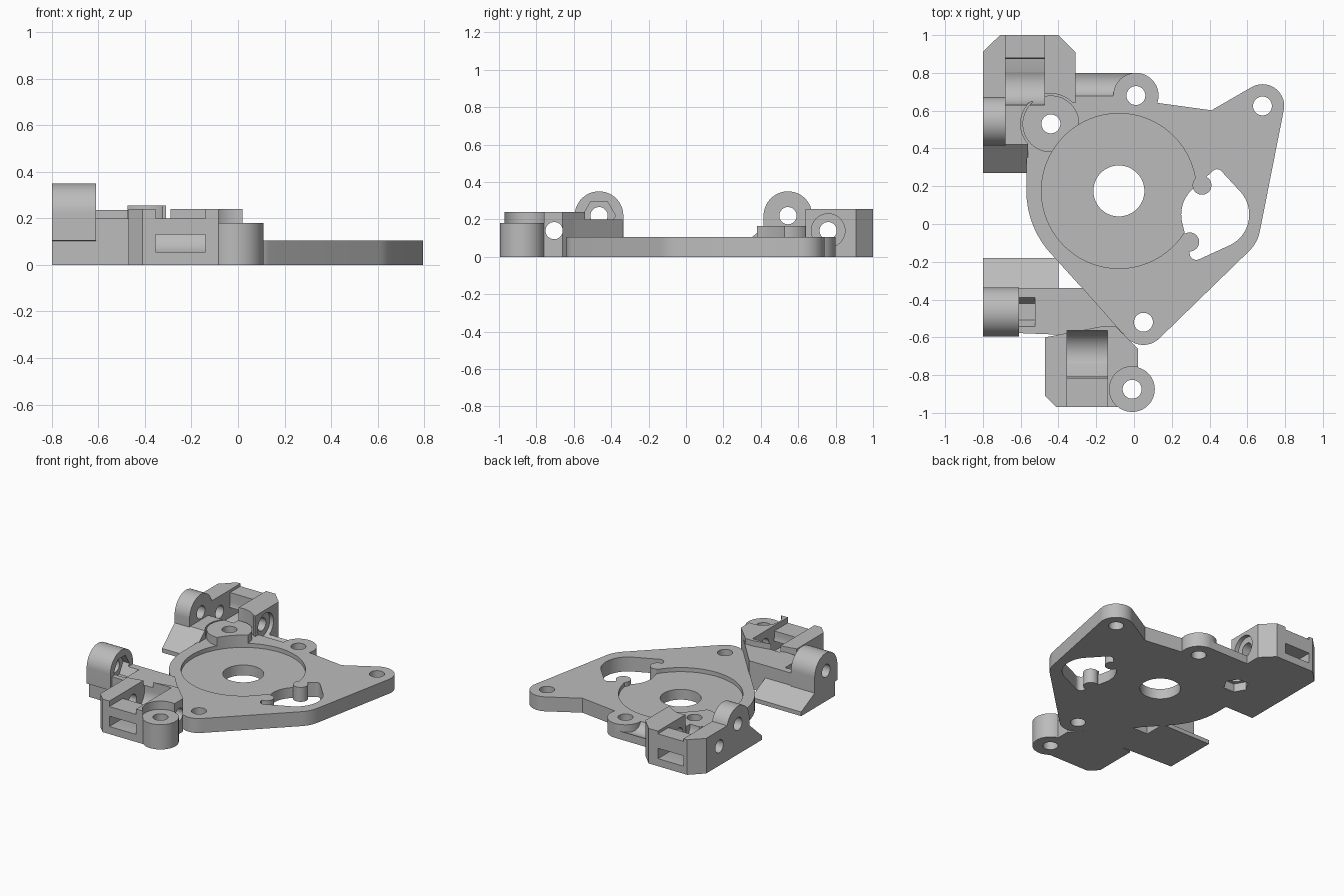
import bpy, bmesh
from math import sin, cos, radians, tau
from mathutils.geometry import convex_hull_2d

if "Cube" in bpy.data.objects:
    bpy.data.objects.remove(bpy.data.objects["Cube"], do_unlink=True)

shade = (0.5, 0.5, 0.5, 1)
grey = bpy.data.materials.new("mid_grey")
grey.use_nodes = True
grey.diffuse_color = shade
grey.node_tree.nodes["Principled BSDF"].inputs["Base Color"].default_value = shade


def ring(a, b, radius=0, sides=64):
    """Points of a round or many-sided disc; a single point when it has no radius."""
    if not radius:
        return [(a, b)]
    return [(a + radius * cos(tau * i / sides), b + radius * sin(tau * i / sides))
            for i in range(sides)]


def solid(name, discs, low, high, axis="z"):
    """Extrude the hull wrapped around some discs, upward (z) or sideways (x)."""
    points = [point for disc in discs for point in ring(*disc)]
    outline = [points[i] for i in convex_hull_2d(points)]
    bm = bmesh.new()
    verts = [bm.verts.new((a, b, low) if axis == "z" else (low, a, b)) for a, b in outline]
    base = bm.faces.new(verts)
    lifted = bmesh.ops.extrude_face_region(bm, geom=[base], use_keep_orig=True)["geom"]
    depth = high - low
    bmesh.ops.translate(bm, vec=(0, 0, depth) if axis == "z" else (depth, 0, 0),
                        verts=[v for v in lifted if isinstance(v, bmesh.types.BMVert)])
    bmesh.ops.recalc_face_normals(bm, faces=bm.faces)
    mesh = bpy.data.meshes.new(name)
    bm.to_mesh(mesh)
    bm.free()
    mesh.materials.append(grey)
    obj = bpy.data.objects.new(name, mesh)
    bpy.context.collection.objects.link(obj)
    return obj


def combine(tool, operation):
    modifier = body.modifiers.new(tool.name, "BOOLEAN")
    modifier.operation = operation
    modifier.solver = "EXACT"
    modifier.object = tool
    tool.hide_render = True
    bpy.ops.object.modifier_apply(modifier=modifier.name)
    bpy.data.objects.remove(tool, do_unlink=True)


def add(*args):
    combine(solid(*args), "UNION")


def cut(*args):
    combine(solid(*args), "DIFFERENCE")


def box(left, right, near, far):
    return [(a, b) for a in (left, right) for b in (near, far)]


# Shared levels and hole centres
below, above = -0.1, 0.5
plate_top, left_side = 0.105, -0.8
disc = (-0.08, 0.175)
corner_ear, rear_ear, tip = (0.68, 0.625), (0.01, 0.68), (0.05, -0.52)
front_ear, rear_screw = (-0.01, -0.875), (-0.44, 0.53)
bulge, shoulder = (0.47, 0, 0.2), (0.42, 0.55, 0.05)

# Main plate with its ears
body = solid("mounting_plate", [(*disc, 0.49), (*tip, 0.12), bulge, shoulder], 0, plate_top)
bpy.context.view_layer.objects.active = body
body.select_set(True)
add("corner_ear", [(*corner_ear, 0.115), bulge, shoulder], 0, plate_top)
add("rear_web", box(-0.57, 0, disc[1], 0.8), 0, plate_top)

# Rear ramp, hinge block and raised screw boss
add("rear_ramp", [(0.27, 0), (0.27, 0.03), (0.42, 0.165), (0.7, 0.165), (0.7, 0)],
    left_side, -0.56, "x")
add("rear_block", [(left_side, 0.64), (-0.31, 0.64), (-0.71, 0.91, 0.09, 4), (-0.4, 0.91, 0.09, 4)],
    0, 0.255)
cut("boss_clearance", [(*rear_screw, 0.16)], plate_top, above)
add("rear_screw_boss", [(*rear_screw, 0.15)], 0, 0.165)
cut("rod_channel", [(0.76, 0.14, 0.09)], -0.34, 0.05, "x")
add("rear_ear", [(*rear_ear, 0.12)], 0, plate_top)

# Front wing, ramp, hinge bracket and ear
add("front_wing", [(left_side, -0.57), (-0.04, -0.6), (-0.27, -0.34), (left_side, -0.34)], 0, 0.2)
add("front_ramp", [(-0.4, 0), (-0.4, 0.14), (-0.18, 0.03), (-0.18, 0)], left_side, -0.4, "x")
add("front_bracket", [(-0.47, -0.6), (-0.41, -0.91, 0.06, 4), (0.02, -0.97), (0.02, -0.66),
                      (-0.1, -0.54), (-0.16, -0.54)], 0, 0.24)
cut("ear_clearance", [(*front_ear, 0.12)], plate_top, above)
add("front_ear", [(*front_ear, 0.12)], 0, 0.18)

# Hinge troughs with a crossbar and a window at the outer end
for left, right, y, outward, bar_top in ((-0.355, -0.14, -0.69, -1, 0.2),
                                         (-0.68, -0.475, 0.755, 1, 0.235)):
    cut("hinge_trough", [(y, 0.17, 0.125), (y, above, 0.125)], left, right, "x")
    cut("crossbar_clearance", box(y, outward * 1.1, bar_top, above), left, right, "x")
    cut("end_window", box(y, outward * 1.1, 0.055, 0.13), left, right, "x")

# Round side bosses
for name, y, inner in (("rear_side_boss", 0.545, -0.68), ("front_side_boss", -0.465, -0.61)):
    add(name, [(y, 0.22, 0.13), (y - 0.13, plate_top), (y + 0.13, plate_top)],
        left_side, inner, "x")
    cut("boss_bore", [(y, 0.22, 0.046)], -1, -0.55, "x")
cut("side_hex_pocket", [(-0.465, 0.22, 0.088, 6)], -0.66, -0.525, "x")

# Hinge pin bores
for y, left, right in ((0.76, -1, -0.25), (-0.705, -0.6, 0.1)):
    cut("hinge_pin_bore", [(y, 0.14, 0.046)], left, right, "x")

# Round recess, crescent opening with its two tabs, bores and screw holes
cut("disc_recess", [(*disc, 0.41, 96)], 0.075, above)
cut("crescent_opening", [(0.43, 0.05, 0.18), (0.44, 0.26, 0.03), (0.33, -0.155, 0.035)], below, above)
for name, x, y in (("upper_tab", 0.36, 0.205), ("lower_tab", 0.295, -0.095)):
    add(name, [(x, y, 0.05)], 0, plate_top)
cut("centre_bore", [(*disc, 0.135)], below, above)
for centre in (corner_ear, rear_ear, tip, front_ear, rear_screw):
    cut("screw_hole", [(*centre, 0.05)], below, above)
cut("lower_hex_pocket", [(*rear_screw, 0.085, 6)], below, 0.06)

bpy.ops.object.shade_smooth_by_angle(angle=radians(30))
